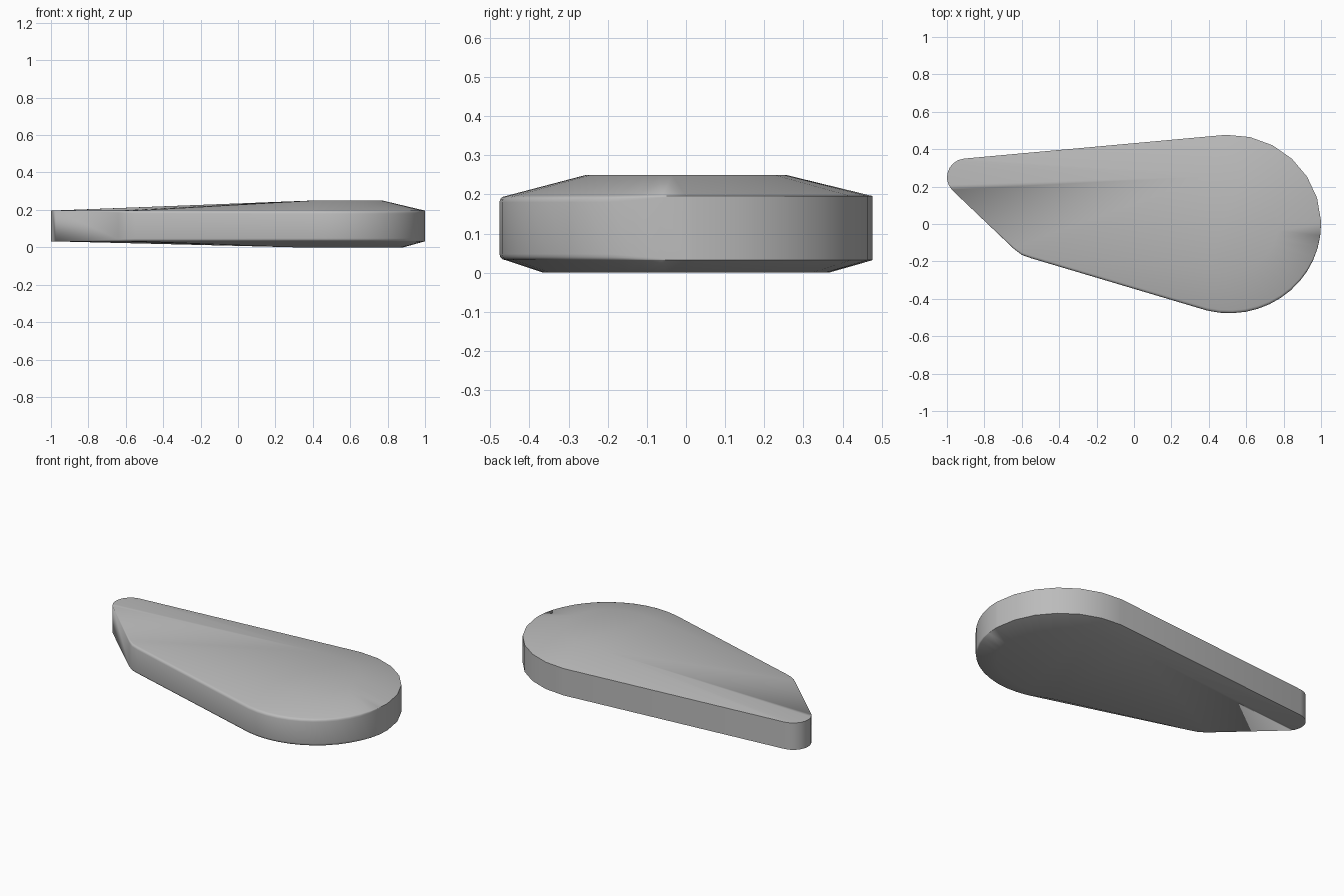
import bpy, bmesh
from math import cos, sin, pi, radians

cube = bpy.data.objects.get("Cube")
if cube:
    bpy.data.objects.remove(cube)

material = bpy.data.materials.new("plain_grey")
material.use_nodes = True
grey = (0.5, 0.5, 0.5, 1)
material.diffuse_color = grey
material.node_tree.nodes["Principled BSDF"].inputs["Base Color"].default_value = grey


def arc(cx, cy, rx, ry, angles):
    return [(cx + rx * cos(radians(a)), cy + ry * sin(radians(a))) for a in angles]


# Outline: broad round head (coarser on the back half), cut corner, small round tip
head = arc(0.51, 0, 0.49, 0.477, list(range(92, 0, -15)) + list(range(0, -105, -8)))
tail = [(-0.55, -0.183), (-0.6, -0.165), (-0.64, -0.135)]
tail += arc(-0.9, 0.25, 0.1, 0.1, range(222, 90, -18))
outline = head + tail
H, N = len(head), len(outline)

bm = bmesh.new()
LOW, HIGH, ROUND = 0.032, 0.196, 0.016


def ring(inset, z):
    """Outline loop, drawn in only along the front side where the rim is rounded."""
    verts = []
    for x, y in outline:
        fade = min(1, max(0, -y / 0.2))
        mid = (LOW + HIGH) / 2
        edge = HIGH if z > mid else LOW
        verts.append(bm.verts.new((x, y + inset * fade, edge + (z - edge) * max(fade, 0.01))))
    return verts


# Rim: upright wall with rounded front edges
steps = [i * pi / 6 for i in range(4)]
rings = [ring(ROUND * (1 - sin(t)), LOW + ROUND * (1 - cos(t))) for t in steps]
rings += [ring(ROUND * (1 - cos(t)), HIGH - ROUND * (1 - sin(t))) for t in steps]
for a, b in zip(rings, rings[1:]):
    for i in range(N):
        j = (i + 1) % N
        bm.faces.new((a[i], a[j], b[j], b[i]))


def cap(rim, scale, z, corner_x):
    """Flat crown over the head, sloping band around it and a ramp down to the tip."""
    crown = [bm.verts.new((0.51 + (x - 0.51) * scale, y * scale, z)) for x, y in head]
    crown[0].co.x = crown[-1].co.x = corner_x
    bm.faces.new(crown)
    for i in range(H - 1):
        bm.faces.new((rim[i], rim[i + 1], crown[i + 1], crown[i]))
    first, last = crown[0], crown[-1]
    bm.faces.new((first, rim[0], rim[-1]))
    bm.faces.new((last, rim[H - 1], rim[H]))
    bm.faces.new((first, last, rim[H]))
    for i in range(H, N - 1):
        bm.faces.new((first, rim[i], rim[i + 1]))


cap(rings[-1], 0.535, 0.25, 0.4)
cap(rings[0], 0.765, 0, 0.3)

bmesh.ops.remove_doubles(bm, verts=bm.verts, dist=0.0006)
bmesh.ops.recalc_face_normals(bm, faces=bm.faces)
mesh = bpy.data.meshes.new("tapered_body")
bm.to_mesh(mesh)
bm.free()
mesh.materials.append(material)
body = bpy.data.objects.new("tapered_body", mesh)
bpy.context.scene.collection.objects.link(body)

# Smooth shading, keeping the rim edges crisp
bpy.context.view_layer.objects.active = body
body.select_set(True)
bpy.ops.object.shade_smooth_by_angle(angle=radians(40))
